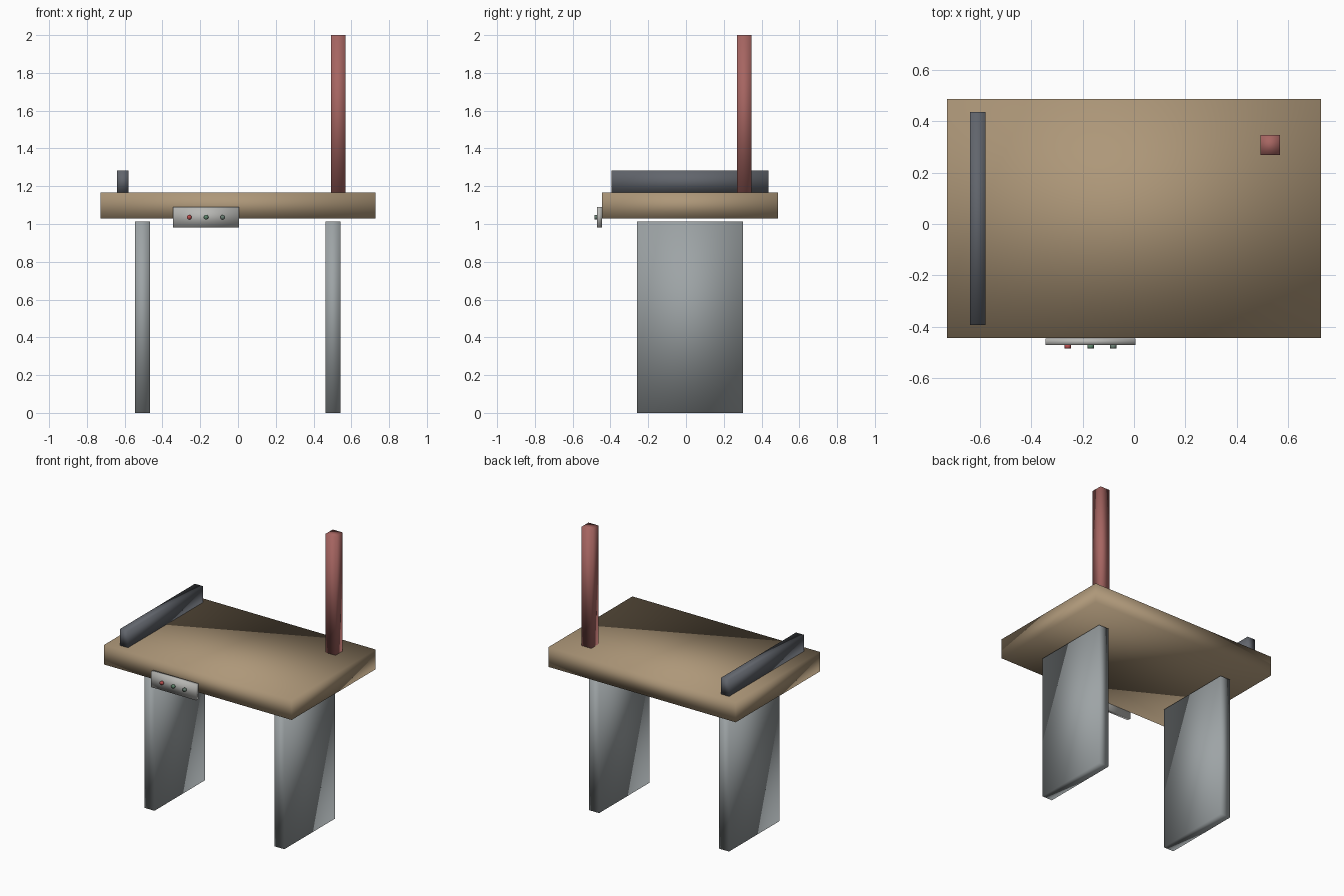
import bpy
import math

if "Cube" in bpy.data.objects:
    bpy.data.objects.remove(bpy.data.objects["Cube"])


def material(name, rgb):
    mat = bpy.data.materials.new(name)
    mat.diffuse_color = (*rgb, 1)
    mat.use_nodes = True
    mat.node_tree.nodes["Principled BSDF"].inputs["Base Color"].default_value = mat.diffuse_color
    return mat


wood = material("wood", (0.42, 0.31, 0.19))
steel = material("steel", (0.34, 0.37, 0.38))
dark = material("dark_metal", (0.12, 0.13, 0.15))
red = material("red_paint", (0.38, 0.13, 0.12))
light = material("light_panel", (0.48, 0.48, 0.46))
button_red = material("button_red", (0.5, 0.08, 0.08))
button_green = material("button_green", (0.12, 0.25, 0.16))
button_grey = material("button_grey", (0.15, 0.22, 0.18))


def finish(name, mat):
    ob = bpy.context.object
    ob.name = name
    ob.data.materials.append(mat)
    bpy.ops.object.transform_apply(location=False, rotation=True, scale=True)
    # soft shading runs over the box edges
    bpy.ops.object.shade_smooth()
    return ob


def box(name, x, y, z, mat):
    """Box from (min, max) pairs along each axis."""
    bpy.ops.mesh.primitive_cube_add(size=1, location=[sum(r) / 2 for r in (x, y, z)])
    bpy.context.object.scale = [r[1] - r[0] for r in (x, y, z)]
    return finish(name, mat)


# Table top
box("table_top", (-0.728, 0.728), (-0.445, 0.488), (1.028, 1.166), wood)

# Slab legs, one per side, just short of the top
for side, cx in (("left", -0.506), ("right", 0.503)):
    box(side + "_leg", (cx - 0.039, cx + 0.039), (-0.26, 0.301), (0, 1.012), steel)

# Fence rail and upright post on the top
box("fence_rail", (-0.64, -0.579), (-0.394, 0.436), (1.166, 1.282), dark)
box("upright_post", (0.493, 0.569), (0.269, 0.347), (1.166, 2.0), red)

# Control panel on the front edge
box("control_panel", (-0.345, 0.006), (-0.472, -0.446), (0.982, 1.091), light)

# Round push buttons
for i, (x, mat) in enumerate(((-0.258, button_red), (-0.169, button_green), (-0.081, button_grey))):
    bpy.ops.mesh.primitive_cylinder_add(vertices=16, radius=0.0125, depth=0.016,
                                        location=(x, -0.477, 1.036),
                                        rotation=(math.pi / 2, 0, 0))
    finish(f"button_{i + 1}", mat)
